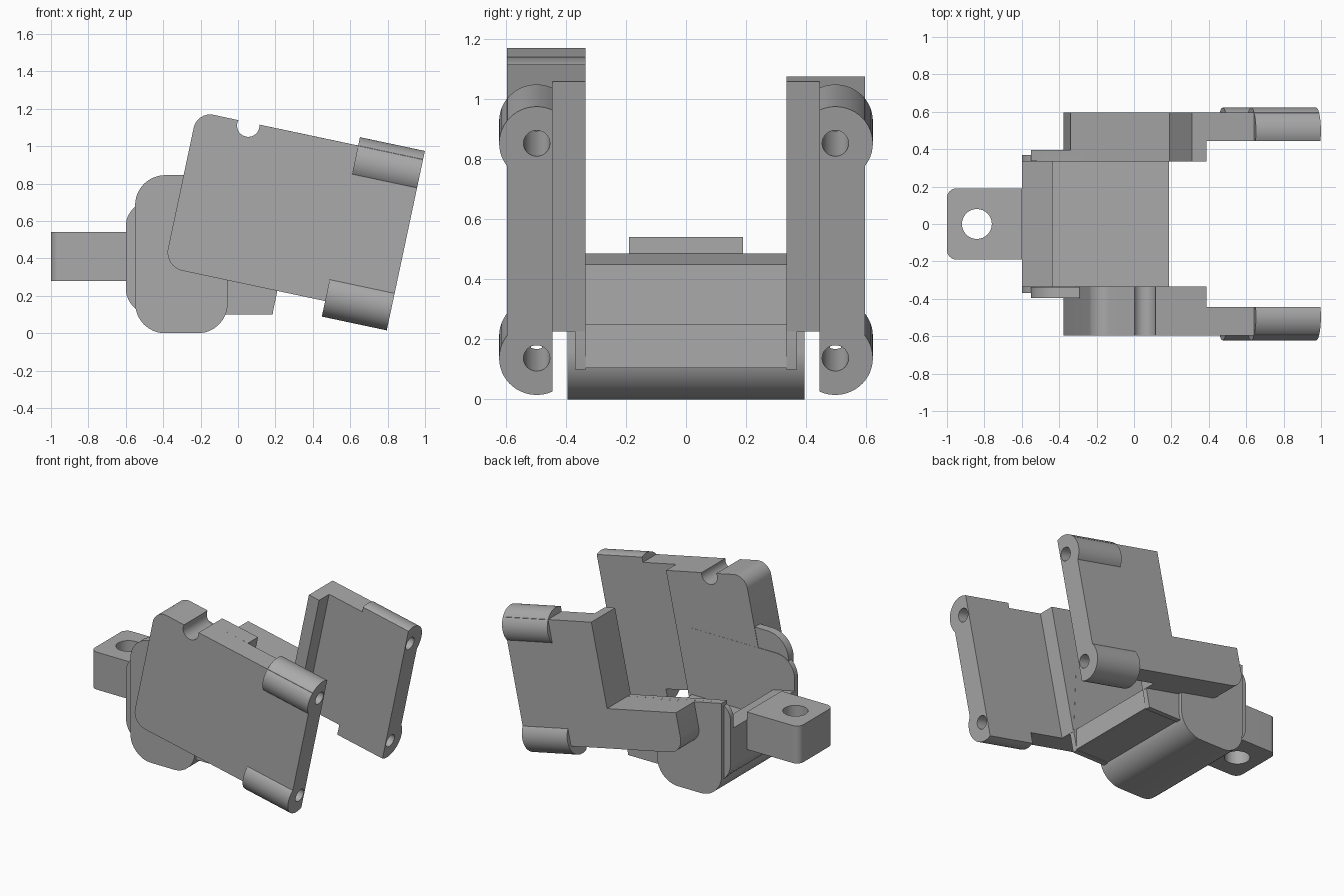
import bpy, bmesh, math
from mathutils import Matrix, Vector

cube = bpy.data.objects.get("Cube")
if cube:
    bpy.data.objects.remove(cube)

grey = bpy.data.materials.new("plain_grey")
grey.use_nodes = True
colour = (0.4, 0.4, 0.4, 1)
grey.diffuse_color = colour
grey.node_tree.nodes["Principled BSDF"].inputs["Base Color"].default_value = colour

# Side plates sit in a frame tipped about the y axis
TILT = Matrix.Translation((-0.395, 0, 0.355)) @ Matrix.Rotation(math.radians(12), 4, "Y")
FLAT = Matrix.Identity(4)


def outline(corners, steps=10):
    """Corners are (a, b) or (a, b, radius); radii become arcs."""
    pts = []
    for i, c in enumerate(corners):
        p = Vector(c[:2])
        if len(c) == 2:
            pts.append(p)
            continue
        d0 = (Vector(corners[i - 1][:2]) - p).normalized()
        d1 = (Vector(corners[(i + 1) % len(corners)][:2]) - p).normalized()
        half = d0.angle(d1) / 2
        centre = p + (d0 + d1).normalized() * c[2] / math.sin(half)
        start = p + d0 * c[2] / math.tan(half) - centre
        end = p + d1 * c[2] / math.tan(half) - centre
        for k in range(steps + 1):
            t = k / steps
            pts.append(centre + (start * (1 - t) + end * t).normalized() * c[2])
    return pts


def prism(name, pts, lo, hi, axis="y", frame=FLAT):
    """Extrude a 2D outline along one axis."""
    place = {"x": lambda p, h: (h, p[0], p[1]),
             "y": lambda p, h: (p[0], h, p[1]),
             "z": lambda p, h: (p[0], p[1], h)}[axis]
    bm = bmesh.new()
    face = bm.faces.new([bm.verts.new(place(p, lo)) for p in pts])
    top = bmesh.ops.extrude_face_region(bm, geom=[face])["geom"]
    shift = Vector(place((0, 0), hi - lo))
    bmesh.ops.translate(bm, vec=shift, verts=[v for v in top if isinstance(v, bmesh.types.BMVert)])
    bmesh.ops.recalc_face_normals(bm, faces=bm.faces)
    mesh = bpy.data.meshes.new(name)
    bm.to_mesh(mesh)
    bm.free()
    mesh.materials.append(grey)
    obj = bpy.data.objects.new(name, mesh)
    obj.matrix_world = frame
    bpy.context.collection.objects.link(obj)
    return obj


def arc(cx, cy, r, a0=0.0, a1=360.0, n=32):
    span = a1 - a0
    count = n if span >= 360 else n + 1
    return [Vector((cx + r * math.cos(math.radians(a0 + span * k / n)),
                    cy + r * math.sin(math.radians(a0 + span * k / n)))) for k in range(count)]


def cut(obj, cutters):
    for c in cutters:
        c.hide_render = True
        mod = obj.modifiers.new("hole", "BOOLEAN")
        mod.operation, mod.solver, mod.object = "DIFFERENCE", "EXACT", c
        bpy.context.view_layer.objects.active = obj
        bpy.ops.object.modifier_apply(modifier=mod.name)


def span(side, a, b):
    return sorted((side * a, side * b))


LENGTH, HEIGHT, STEP, LEG_U, LEG_V = 1.235, 0.85, 0.62, 0.54, 0.27
BOSS_Y, BOSS_R, INNER = 0.497, 0.125, 0.445
parts, helpers = [], []

for side, label in ((-1, "right"), (1, "left")):
    # Plate outline: full with a round notch on one side, L-shaped on the other
    if side < 0:
        top = outline([(0, 0, 0.1), (0, HEIGHT, 0.09), (0.2, HEIGHT)])[:-1]
        top += arc(0.283, 0.832, 0.06, 163, 377, 20)
    else:
        top = outline([(0, 0, 0.1), (0, LEG_V), (LEG_U, LEG_V), (LEG_U, HEIGHT)])
    # outline() closes on its last point, so tidy the first arc with the true corner
    corner = outline([(1, 0), (0, 0, 0.1), (0, 1)])[1:-1]
    top = corner + top[11:]
    plate = prism(label + "_plate", top + [Vector((LENGTH, HEIGHT)), Vector((LENGTH, 0))],
                  *span(side, INNER, 0.595), frame=TILT)
    inner = prism(label + "_plate_inner", top + [Vector((STEP, HEIGHT)), Vector((STEP, 0))],
                  *span(side, 0.335, INNER), frame=TILT)
    # Screw bosses along the free end, cut flat on the inside
    bosses, drills = [], []
    flat = math.degrees(math.acos((INNER - BOSS_Y) / BOSS_R))
    for v, level in ((0.04, "lower"), (0.771, "upper")):
        ring = [Vector((side * p.x, p.y)) for p in arc(BOSS_Y, v, BOSS_R, -flat, flat)]
        bosses.append(prism(f"{label}_{level}_boss", ring, LENGTH - 0.355, LENGTH, "x", TILT))
        drills.append(prism("drill", arc(side * BOSS_Y, v, 0.044), LENGTH - 0.4, LENGTH + 0.1, "x", TILT))
    for obj in [plate] + bosses:
        cut(obj, drills)
    parts += [plate, inner] + bosses
    helpers += drills

    # Round-cornered cheek and flange inside each plate
    if side < 0:
        cheek_top = [(-0.55, 0.845, 0.16), (-0.055, 0.845, 0.16)]
        flange_top = [(-0.6, 0.71, 0.14), (0.19, 0.71)]
    else:
        cheek_top = [(-0.55, 0.664), (-0.055, 0.559)]
        flange_top = [(-0.6, 0.675, 0.1), (0.19, 0.507)]
    cheek = outline([(-0.055, 0, 0.16), (-0.55, 0, 0.16)] + cheek_top)
    flange = outline([(0.184, 0.1), (-0.6, 0.1, 0.14)] + flange_top + [(0.21, 0.226)])
    parts.append(prism(label + "_cheek", cheek, *span(side, 0.338, 0.395)))
    parts.append(prism(label + "_flange", flange, *span(side, 0.334, 0.37)))

# Cross piece: low floor with a raised wall at the lug end
floor = outline([(0.188, 0.105), (-0.6, 0.105, 0.14), (-0.6, 0.485), (-0.435, 0.45), (-0.435, 0.25), (0.188, 0.25)])
parts.append(prism("cross_piece", floor, -0.335, 0.335))

# Rounded underside joining the cheeks
drum = outline([(-0.055, 0.2), (-0.055, 0, 0.16), (-0.55, 0, 0.16), (-0.55, 0.2)])
parts.append(prism("rounded_base", drum, -0.394, 0.394))

# Mounting lug with a vertical hole
lug = prism("mounting_lug", outline([(-0.6, -0.19), (-1, -0.19, 0.05), (-1, 0.19, 0.05), (-0.6, 0.19)]),
            0.28, 0.54, "z")
drill = prism("drill", arc(-0.84, 0, 0.08), 0.2, 0.6, "z")
cut(lug, [drill])
parts.append(lug)
helpers.append(drill)

for h in helpers:
    bpy.data.objects.remove(h)

# Smooth the arcs, keep hard edges
for obj in bpy.context.view_layer.objects:
    obj.select_set(obj in parts)
bpy.context.view_layer.objects.active = parts[0]
bpy.ops.object.shade_smooth_by_angle(angle=math.radians(30))
